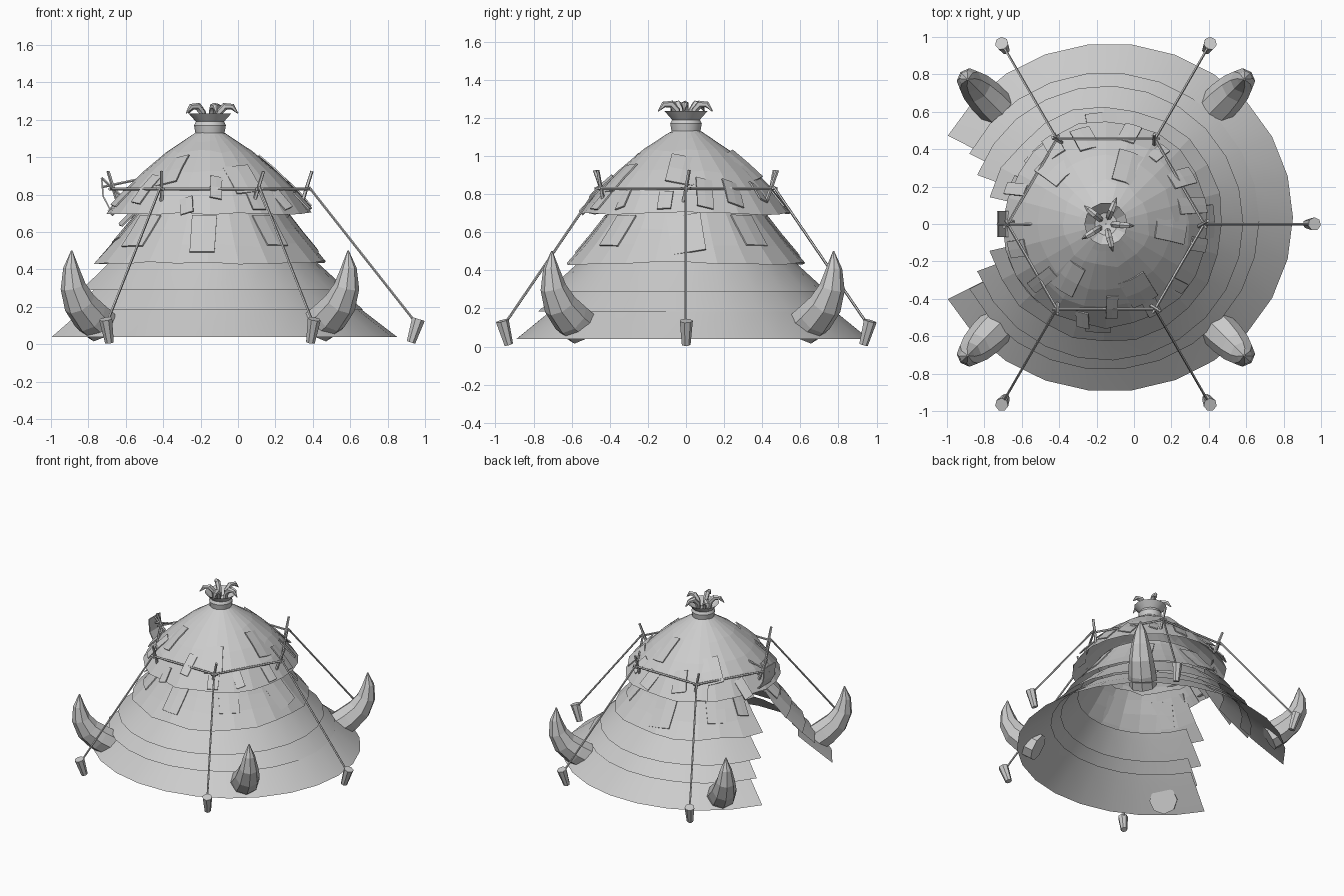
import bpy, bmesh, random
from math import sin, cos, pi, radians
from mathutils import Vector

random.seed(4)
cube = bpy.data.objects.get("Cube")
if cube:
    bpy.data.objects.remove(cube)

CX = -0.15  # tent axis
grey = bpy.data.materials.new("weathered grey")
grey.use_nodes = True
COLOUR = (0.6, 0.6, 0.6, 1)
grey.diffuse_color = COLOUR
grey.node_tree.nodes["Principled BSDF"].inputs["Base Color"].default_value = COLOUR


def polar(angle, r, z, cy=0.0):
    return Vector((CX + r * cos(angle), cy + r * sin(angle), z))


def finish(name, bm, smooth=None):
    mesh = bpy.data.meshes.new(name)
    bm.to_mesh(mesh)
    bm.free()
    obj = bpy.data.objects.new(name, mesh)
    bpy.context.collection.objects.link(obj)
    mesh.materials.append(grey)
    if smooth:
        bpy.ops.object.select_all(action="DESELECT")
        obj.select_set(True)
        bpy.context.view_layer.objects.active = obj
        bpy.ops.object.shade_smooth_by_angle(angle=radians(smooth))
    return obj


def grid_faces(bm, rows):
    for a, b in zip(rows, rows[1:]):
        for i in range(len(a) - 1):
            bm.faces.new((a[i], a[i + 1], b[i + 1], b[i]))


def sheet(name, profile, gap, dx=0.0, dy=0.0, sy=1.0, segs=22, jag=0.0, smooth=None):
    """Sweep a profile of (radius, z) round the axis, leaving a door gap towards -x."""
    bm = bmesh.new()
    half = radians(gap)
    rows = []
    for r, z in profile:
        row = []
        for i in range(segs + 1 if gap else segs):
            a = -pi + half + (2 * pi - 2 * half) * i / segs
            d = random.uniform(-jag, jag)
            v = polar(a, r + d, z - d * 0.8)
            row.append(bm.verts.new((v.x + dx, v.y * sy + dy, v.z)))
        rows.append(row if gap else row + row[:1])
    grid_faces(bm, rows)
    return finish(name, bm, smooth)


def tube(name, points, radii, sides=6, smooth=None):
    """Loft a closed round section along a path."""
    bm = bmesh.new()
    pts = [Vector(p) for p in points]
    rows = []
    for i, p in enumerate(pts):
        t = (pts[min(i + 1, len(pts) - 1)] - pts[max(i - 1, 0)]).normalized()
        ref = Vector((0, 0, 1)) if abs(t.z) < 0.95 else Vector((1, 0, 0))
        if len(pts) > 2:  # planar curves keep a steady sideways axis
            ref = (pts[-1] - pts[0]).cross(pts[1] - pts[0])
        u = t.cross(ref).normalized()
        w = t.cross(u)
        ring = [bm.verts.new(p + (u * cos(2 * pi * k / sides) + w * sin(2 * pi * k / sides)) * radii[i])
                for k in range(sides)]
        rows.append(ring + ring[:1])
    grid_faces(bm, rows)
    bm.faces.new(rows[0][:-1])
    bm.faces.new(rows[-1][:-1])
    bmesh.ops.recalc_face_normals(bm, faces=bm.faces)
    return finish(name, bm, smooth)


# Lower canvas layers, each overlapping the one below
sheet("ground_skirt", [(0.98, 0.04), (0.785, 0.19), (0.73, 0.235)], 28, 0.02, 0.035, 0.95, smooth=40)
sheet("second_layer", [(0.82, 0.185), (0.655, 0.325)], 27, 0, 0.015, 0.97, smooth=40)
sheet("third_layer", [(0.735, 0.29), (0.56, 0.45), (0.52, 0.49)], 20.5, 0, 0.005, smooth=40)
middle_profile = [(0.63, 0.435), (0.545, 0.53), (0.48, 0.61), (0.41, 0.7), (0.38, 0.74)]
sheet("middle_layer", middle_profile, 13, jag=0.012)

# Domed upper roof with a ragged lip
roof_profile = [(0.55, 0.7), (0.45, 0.83), (0.36, 0.92), (0.23, 1.03), (0.14, 1.09), (0.08, 1.13)]
sheet("upper_roof", roof_profile, 0, segs=24, jag=0.012)

# Cinched neck and flared collar
sheet("neck", [(0.1, 1.11), (0.078, 1.13), (0.085, 1.17), (0.075, 1.19), (0.115, 1.235)],
      0, segs=14, smooth=35)
sheet("collar_lining", [(0.115, 1.235), (0.06, 1.18), (0.002, 1.17)], 0, segs=14)

# Curling claws on top of the collar
for i in range(5):
    a = radians(68 + 72 * i)
    path = [polar(a, r, z) for r, z in
            ((0.04, 1.18), (0.05, 1.24), (0.08, 1.272), (0.12, 1.27), (0.15, 1.235))]
    tube(f"top_claw_{i + 1}", path, (0.016, 0.019, 0.02, 0.016, 0.003), 6, smooth=40)


def radius_at(profile, z):
    for (r0, z0), (r1, z1) in zip(profile, profile[1:]):
        if z <= z1:
            return r0 + (r1 - r0) * (z - z0) / (z1 - z0)
    return profile[-1][0]


def patch(name, profile, angle, low, high, width, lift):
    """A crooked scrap of cloth lying on a layer, standing off at its lower edge."""
    bm = bmesh.new()
    a = radians(angle)
    skew = random.uniform(-0.04, 0.04)
    rows = []
    for t in (0, 0.5, 1):
        z = low + (high - low) * t
        r = radius_at(profile, z) + 0.008 + lift * (1 - t)
        mid = a + skew * (1 - t) / r
        rows.append([bm.verts.new(polar(mid + s * width / 2 / r, r, z + s * skew * 0.4))
                     for s in (-1, 0, 1)])
    grid_faces(bm, rows)
    obj = finish(name, bm)
    mod = obj.modifiers.new("thickness", "SOLIDIFY")
    mod.thickness = 0.008
    return obj


# Scraps round the roof lip and nearly flush patches on both upper layers
for i in range(14):
    angle = -160 + i * 24 + random.uniform(-7, 7)
    low = random.uniform(0.68, 0.79)
    patch(f"roof_scrap_{i + 1}", roof_profile, angle, low,
          low + random.uniform(0.08, 0.15), random.uniform(0.06, 0.11), 0.015)
for i in range(5):
    low = random.uniform(0.8, 0.9)
    patch(f"high_scrap_{i + 1}", roof_profile, -130 + 65 * i, low, low + 0.14, 0.15, 0.004)
for i in range(7):
    low = random.uniform(0.48, 0.54)
    patch(f"middle_patch_{i + 1}", middle_profile, -140 + 46 * i, low, 0.69,
          random.uniform(0.13, 0.2), 0.0)

# Tattered cloth hanging beside the doorway
for side, label in ((-1, "left"), (1, "right")):
    for k, (off, low, high) in enumerate(((20, 0.56, 0.72), (11, 0.64, 0.75))):
        patch(f"door_rag_{label}_{k + 1}", middle_profile, 180 + side * off, low, high, 0.09, 0.025)

# Hexagonal pole frame, corner stakes, guy ropes and pegs
RING, FRAME_Z, REACH = 0.525, 0.83, 1.075
for i in range(6):
    a, b = radians(60 * i), radians(60 * (i + 1))
    p, q = polar(a, RING, FRAME_Z), polar(b, RING, FRAME_Z)
    over = (q - p) * 0.05
    tube(f"frame_pole_{i + 1}", (p - over, q + over), (0.008, 0.008), 5)
    tube(f"corner_stake_{i + 1}", (polar(a - 0.03, 0.49, 0.75), polar(a + 0.03, 0.545, 0.925)),
         (0.011, 0.009), 5)
    if i != 3:  # the doorway side has no rope
        tube(f"guy_rope_{i + 1}", (polar(a, 0.53, 0.84), polar(a, REACH + 0.03, 0.11)),
             (0.007, 0.007), 5)
        tube(f"ground_peg_{i + 1}", (polar(a, REACH, 0.01), polar(a, REACH + 0.04, 0.135)),
             (0.024, 0.036), 7)

# Curved plate held out over the doorway
bm = bmesh.new()
rows = [[bm.verts.new((x, y, z)) for y in (0.07, -0.07)]
        for x, z in ((-0.65, 0.71), (-0.69, 0.725), (-0.725, 0.79), (-0.733, 0.89))]
grid_faces(bm, rows)
finish("door_plate", bm).modifiers.new("thickness", "SOLIDIFY").thickness = 0.008
tube("door_plate_strut", ((-0.73, 0, 0.84), (-0.54, 0, 0.88)), (0.007, 0.007), 5)
tube("door_plate_brace", ((-0.73, 0, 0.89), (-0.6, 0, 0.77)), (0.007, 0.007), 5)

# Four great tusks curving out of the skirt, roots cut along its slope
for name, deg in (("back_left", 45), ("back_right", 135), ("front_right", 225), ("front_left", 315)):
    path = [polar(radians(deg), r, z, 0.035) for r, z in
            ((0.825, 0.1), (0.905, 0.15), (0.985, 0.22), (1.035, 0.31), (1.05, 0.41), (1.045, 0.5))]
    tube(f"{name}_tusk", path, (0.1, 0.1, 0.088, 0.068, 0.042, 0.004), 8)
